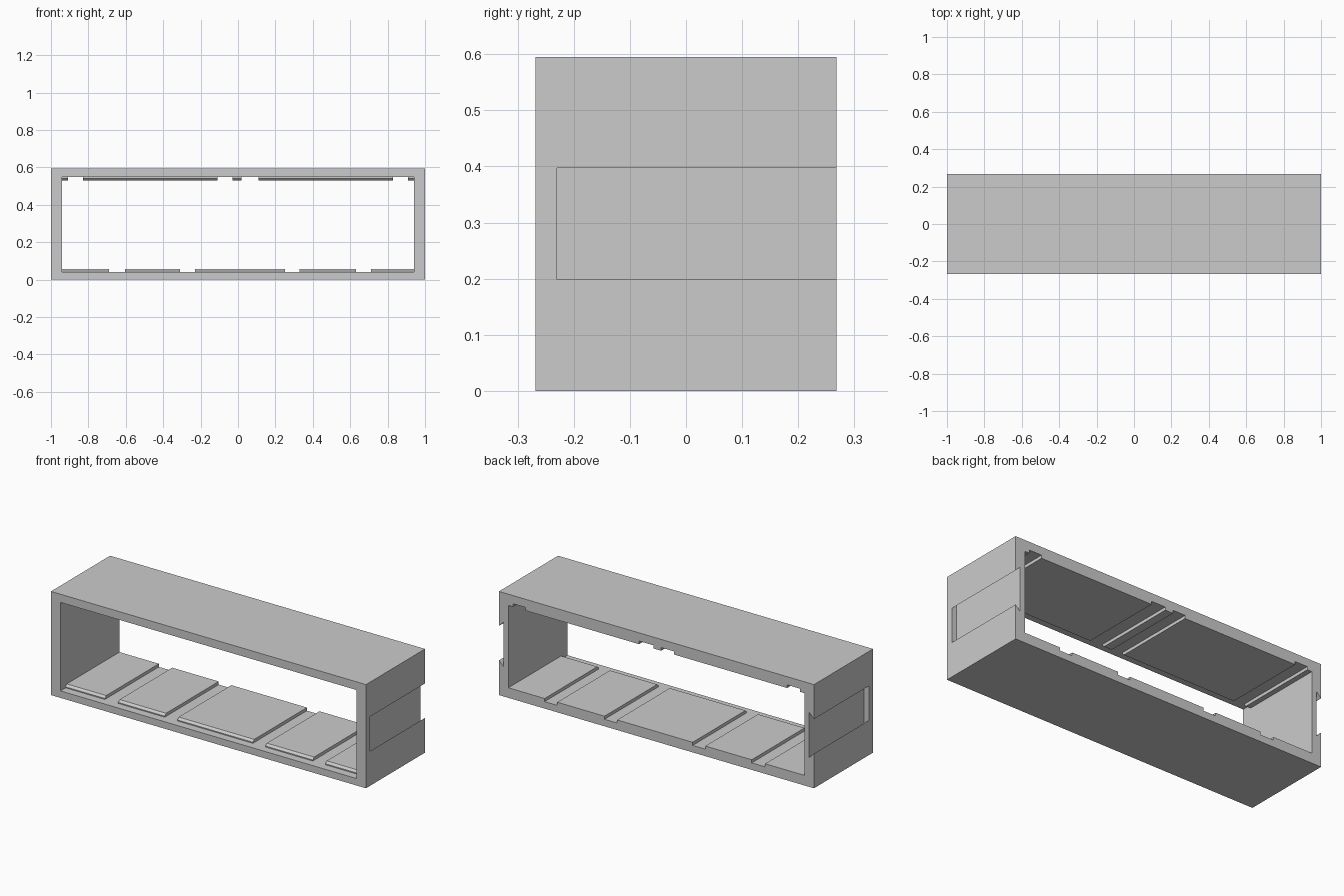
import bpy, bmesh
from mathutils import Vector

cube = bpy.data.objects.get("Cube")
if cube:
    bpy.data.objects.remove(cube, do_unlink=True)

HALF_X, HALF_Y, HEIGHT = 1.0, 0.268, 0.595
IN_X, FLOOR, CEILING = 0.94, 0.04, 0.548
SLOT_FRONT = -0.23

grey = bpy.data.materials.new("plain_grey")
grey.use_nodes = True
COLOUR = (0.6, 0.6, 0.6, 1)
grey.diffuse_color = COLOUR
grey.node_tree.nodes["Principled BSDF"].inputs["Base Color"].default_value = COLOUR


def prism(name, points, sweep):
    """Extrude a closed outline of 3D points along the sweep vector."""
    bm = bmesh.new()
    face = bm.faces.new([bm.verts.new(p) for p in points])
    ext = bmesh.ops.extrude_face_region(bm, geom=[face], use_keep_orig=True)
    moved = [v for v in ext["geom"] if isinstance(v, bmesh.types.BMVert)]
    bmesh.ops.translate(bm, verts=moved, vec=Vector(sweep))
    bmesh.ops.recalc_face_normals(bm, faces=bm.faces)
    mesh = bpy.data.meshes.new(name)
    bm.to_mesh(mesh)
    bm.free()
    mesh.materials.append(grey)
    obj = bpy.data.objects.new(name, mesh)
    bpy.context.collection.objects.link(obj)
    return obj


def cut(target, cutter):
    mod = target.modifiers.new("cut", "BOOLEAN")
    mod.operation, mod.solver, mod.object = "DIFFERENCE", "EXACT", cutter
    bpy.context.view_layer.objects.active = target
    bpy.ops.object.modifier_apply(modifier=mod.name)
    bpy.data.objects.remove(cutter, do_unlink=True)


def rectangle(half_x, low, high, y):
    return [(-half_x, y, low), (half_x, y, low), (half_x, y, high), (-half_x, y, high)]


# Open rectangular frame
frame = prism("frame", rectangle(HALF_X, 0, HEIGHT, -HALF_Y), (0, 2 * HALF_Y, 0))
cut(frame, prism("opening_cutter", rectangle(IN_X, FLOOR, CEILING, -0.5), (0, 1, 0)))

# Dovetail slots in both ends, open at the back
SLOT_LOW, SLOT_HIGH, DEPTH = 0.199, 0.397, 0.03
for side in (-1, 1):
    outline = []
    for x, flare in ((HALF_X + 0.01, -0.01), (HALF_X - DEPTH, DEPTH)):
        ends = [(side * x, SLOT_FRONT, SLOT_LOW - flare),
                (side * x, SLOT_FRONT, SLOT_HIGH + flare)]
        outline += ends if not outline else ends[::-1]
    cut(frame, prism("slot_cutter", outline, (0, 0.6, 0)))


# Raised pads with a chamfered front edge, separated by grooves
def pad(name, left, right, base, up):
    lip, rise = 0.006, 0.018
    profile = [(-0.222, 0), (-0.222, lip), (-0.21, rise), (HALF_Y, rise), (HALF_Y, 0)]
    prism(name, [(left, y, base + up * h) for y, h in profile], (right - left, 0, 0))


def pad_row(name, grooves, base, up):
    start = -IN_X
    for left, right in grooves + [(IN_X, None)]:
        pad(name, start, left, base, up)
        start = right


pad_row("floor_pad", [(-0.69, -0.605), (-0.31, -0.23), (0.25, 0.33), (0.63, 0.71)], FLOOR, 1)
pad_row("ceiling_pad", [(-0.91, -0.83), (-0.11, -0.03), (0.02, 0.11), (0.83, 0.91)], CEILING, -1)
